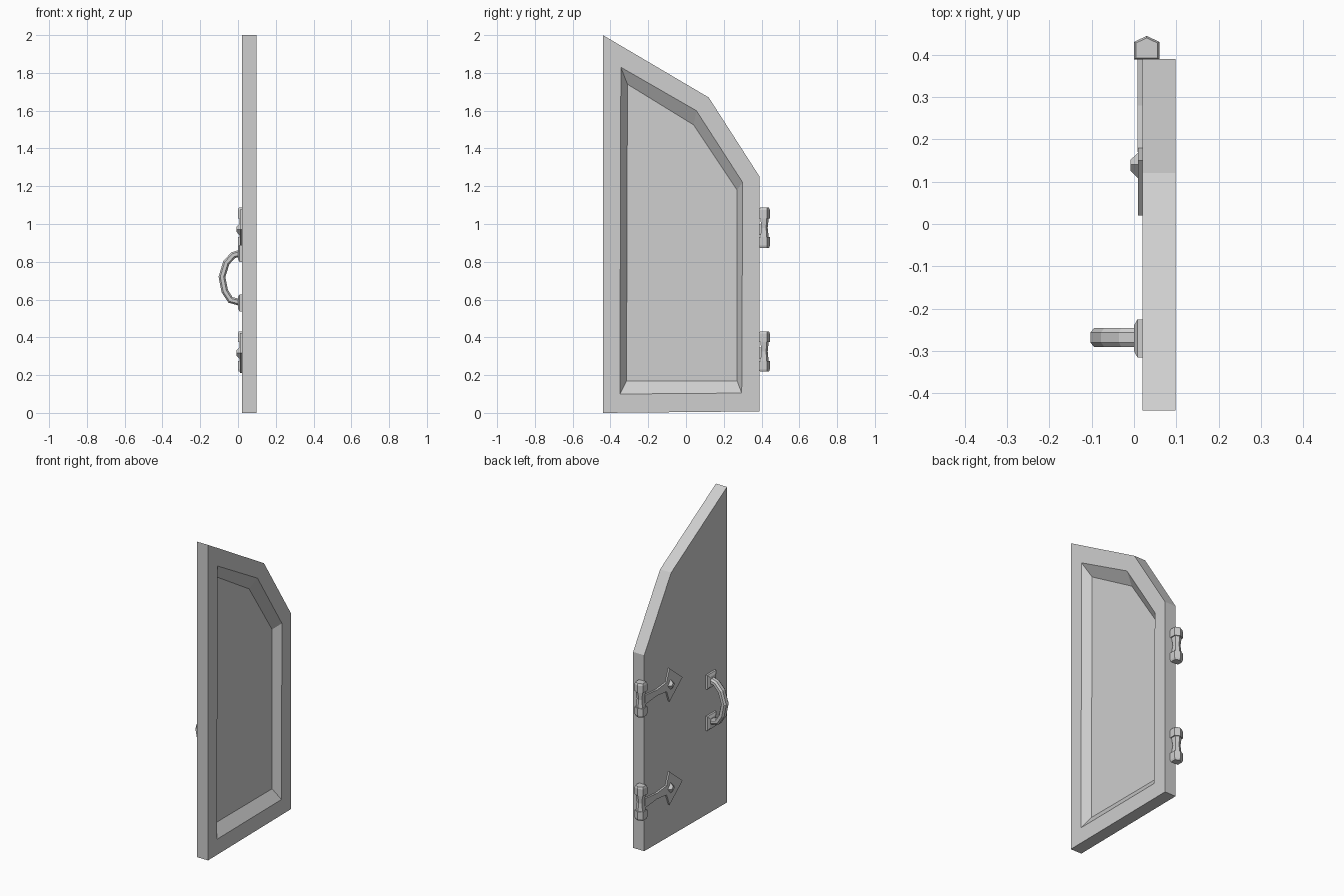
import bpy
import bmesh

cube = bpy.data.objects.get("Cube")
if cube:
    bpy.data.objects.remove(cube, do_unlink=True)

grey = bpy.data.materials.new("plain grey")
grey.use_nodes = True
colour = (0.62, 0.62, 0.62, 1)
grey.diffuse_color = colour
grey.node_tree.nodes["Principled BSDF"].inputs["Base Color"].default_value = colour


def add_object(name, bm):
    bmesh.ops.recalc_face_normals(bm, faces=bm.faces)
    mesh = bpy.data.meshes.new(name)
    bm.to_mesh(mesh)
    bm.free()
    mesh.materials.append(grey)
    obj = bpy.data.objects.new(name, mesh)
    bpy.context.collection.objects.link(obj)
    return obj


def loft(name, rings):
    """Join equal-length rings of points and cap both ends."""
    bm = bmesh.new()
    loops = [[bm.verts.new(p) for p in ring] for ring in rings]
    n = len(loops[0])
    for a, b in zip(loops, loops[1:]):
        for i in range(n):
            j = (i + 1) % n
            bm.faces.new((a[i], a[j], b[j], b[i]))
    bm.faces.new(loops[0])
    bm.faces.new(loops[-1])
    return add_object(name, bm)


def ring_at_x(x, outline):
    return [(x, y, z) for y, z in outline]


def ring_at_z(z, outline, centre=(0, 0), scale=1):
    cx, cy = centre
    return [(cx + (x - cx) * scale, cy + (y - cy) * scale, z) for x, y in outline]


# Door slab with a bevelled recess on the +x face
outer = [(-0.44, 0), (-0.44, 2), (0.12, 1.67), (0.39, 1.25), (0.39, 0.008)]
rim = [(-0.35, 0.10), (-0.345, 1.83), (0.055, 1.60), (0.30, 1.22), (0.295, 0.105)]
panel = [(-0.315, 0.17), (-0.31, 1.74), (0.04, 1.525), (0.27, 1.18), (0.27, 0.17)]
loft("door", [ring_at_x(0.02, outer), ring_at_x(0.098, outer),
              ring_at_x(0.098, rim), ring_at_x(0.05, panel)])

# Hinges: two knuckles, a pin, a strap with an arrow head and a boss
knuckle = [(0.0, 0.388), (0.0, 0.43), (0.03, 0.444), (0.06, 0.43), (0.06, 0.388)]
strap = [(0.40, -0.03), (0.40, 0.03), (0.28, 0.018), (0.17, 0.03),
         (0.17, -0.03), (0.28, -0.018)]
head = [(0.18, -0.03), (0.15, -0.105), (0.02, 0), (0.15, 0.105), (0.18, 0.03)]
for label, mid in (("lower", 0.325), ("upper", 0.98)):
    for side, s in (("bottom", -1), ("top", 1)):
        levels = [(0.05, 1), (0.095, 1), (0.107, 0.85)]
        loft(f"{label}_hinge_{side}_knuckle",
             [ring_at_z(mid + s * h, knuckle, (0.03, 0.412), k) for h, k in levels])
    loft(f"{label}_hinge_pin",
         [ring_at_z(mid + h, knuckle, (0.03, 0.415), k)
          for h, k in ((-0.055, 0.8), (0, 0.6), (0.055, 0.8))])
    low = mid - 0.008
    for part, outline, front in (("strap", strap, 0.008), ("head", head, 0.01)):
        points = [(y, low + z) for y, z in outline]
        loft(f"{label}_hinge_{part}", [ring_at_x(0.022, points), ring_at_x(front, points)])
    boss = [(0.17, 0), (0.14, 0.035), (0.105, 0), (0.14, -0.035)]
    loft(f"{label}_hinge_boss",
         [ring_at_x(x, [(0.14 + (y - 0.14) * k, low + z * k) for y, z in boss])
          for x, k in ((0.012, 1), (-0.008, 0.4))])

# Handle: two mounting plates and a bowed, faceted grip
for label, mid in (("lower", 0.583), ("upper", 0.845)):
    rings = [ring_at_x(x, [(-0.27 + a * w, mid + b * w)
                           for a, b in ((-1, -1), (-1, 1), (1, 1), (1, -1))])
             for x, w in ((0.022, 0.045), (0.008, 0.045), (0.0, 0.03))]
    loft(f"{label}_handle_plate", rings)

path = [(0.01, 0.845), (-0.025, 0.835), (-0.062, 0.795), (-0.085, 0.72),
        (-0.07, 0.645), (-0.04, 0.598), (0.01, 0.585)]
section = [(-1, -0.5), (-0.5, -1), (0.5, -1), (1, -0.5),
           (1, 0.5), (0.5, 1), (-0.5, 1), (-1, 0.5)]
rings = []
for i, (x, z) in enumerate(path):
    x0, z0 = path[max(i - 1, 0)]
    x1, z1 = path[min(i + 1, len(path) - 1)]
    length = ((x1 - x0) ** 2 + (z1 - z0) ** 2) ** 0.5
    nx, nz = (z0 - z1) / length, (x1 - x0) / length
    rings.append([(x + nx * v * 0.018, -0.268 + u * 0.023, z + nz * v * 0.018)
                  for u, v in section])
loft("handle_grip", rings)
